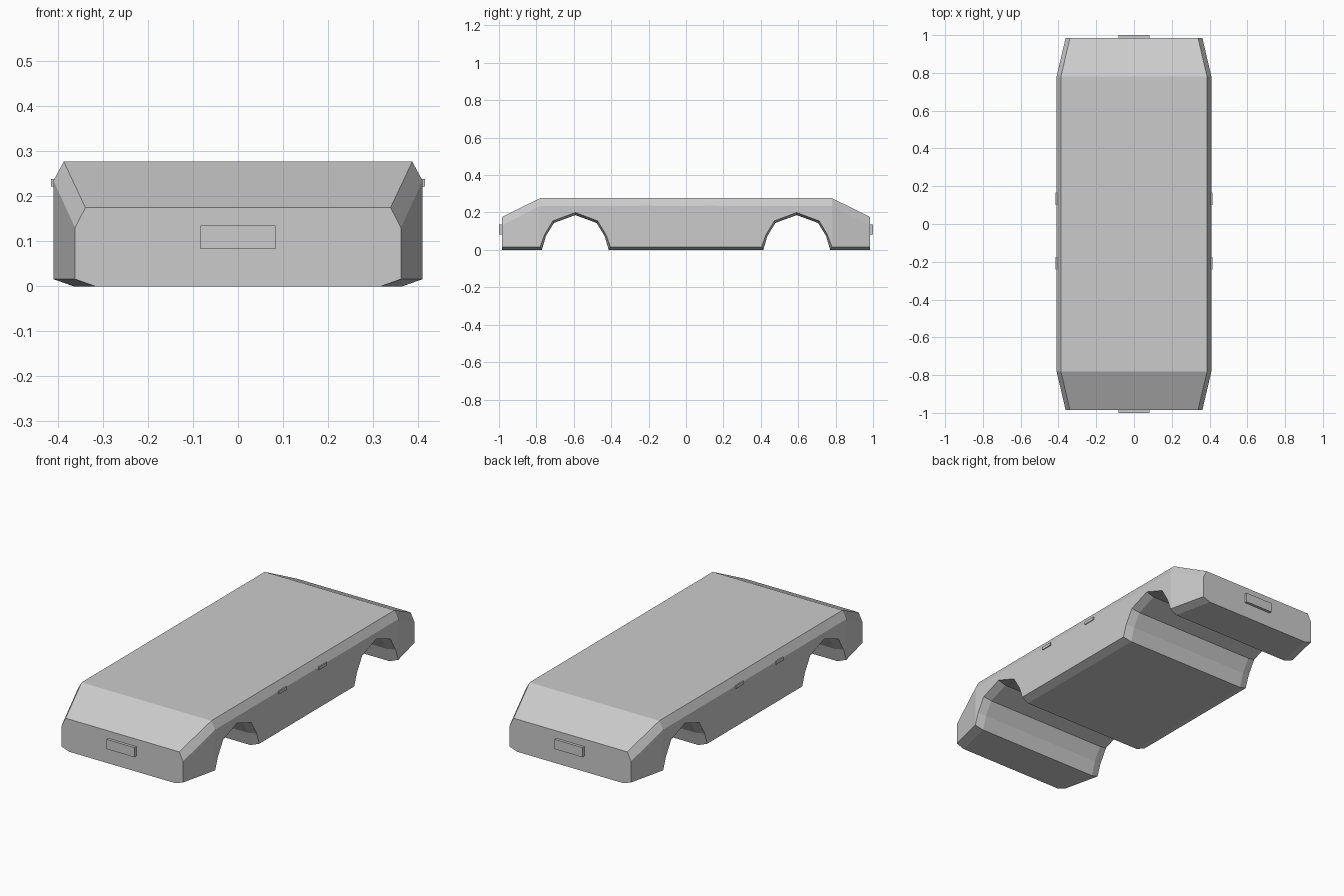
import bpy, bmesh

cube = bpy.data.objects.get("Cube")
if cube:
    bpy.data.objects.remove(cube, do_unlink=True)

# Single body colour
grey = bpy.data.materials.new("plain grey")
grey.use_nodes = True
grey.diffuse_color = (0.6, 0.6, 0.6, 1)
grey.node_tree.nodes["Principled BSDF"].inputs["Base Color"].default_value = (0.6, 0.6, 0.6, 1)

END, SHOULDER_Y, WIDTH = 0.985, 0.78, 0.41
ARCH_Y, BEVEL_Z, BEVEL_X = 0.592, 0.016, 0.045
ARCH_HALF = [(0.188, BEVEL_Z), (0.165, 0.08), (0.12, 0.155)]
ARCH = [(-u, z) for u, z in ARCH_HALF] + [(0, 0.2)] + ARCH_HALF[::-1]


def finish(bm, name):
    bmesh.ops.recalc_face_normals(bm, faces=bm.faces)
    mesh = bpy.data.meshes.new(name)
    bm.to_mesh(mesh)
    bm.free()
    mesh.materials.append(grey)
    obj = bpy.data.objects.new(name, mesh)
    bpy.context.collection.objects.link(obj)
    return obj


def box(name, x, y, z):
    bm = bmesh.new()
    bmesh.ops.create_cube(bm, size=1)
    for v in bm.verts:
        v.co = [(a + b) / 2 + c * (b - a) for c, (a, b) in zip(v.co, (x, y, z))]
    return finish(bm, name)


# Lower edge of the body: outer (y, z) paired with inner (y, z) across the bevel
def lower_edge():
    pairs = [((-END, BEVEL_Z), (-END, 0))]
    for cy in (-ARCH_Y, ARCH_Y):
        for u, z in ARCH:
            inner_z = 0 if z == BEVEL_Z else z * 0.93
            pairs.append(((cy + u, z), (cy + u * 0.95, inner_z)))
    pairs.append(((END, BEVEL_Z), (END, 0)))
    return pairs


# Right-to-left cross-section at one station, narrowing and dropping at the ends
def section(bm, outer, inner):
    (y, z), (yi, zi) = outer, inner
    t = max(0, (abs(y) - SHOULDER_Y) / (END - SHOULDER_Y))
    w = WIDTH - 0.048 * t
    half = [(w - BEVEL_X, yi, zi), (w, y, z),
            (w, y, 0.235 - 0.105 * t), (w - 0.023, y, 0.277 - 0.102 * t)]
    loop = half + [(-a, b, c) for a, b, c in reversed(half)]
    return [bm.verts.new(p) for p in loop]


# Body shell lofted along its length, with arches running right through
bm = bmesh.new()
rings = [section(bm, o, i) for o, i in lower_edge()]
for a, b in zip(rings, rings[1:]):
    for k in range(len(a)):
        n = (k + 1) % len(a)
        bm.faces.new((a[k], a[n], b[n], b[k]))
bm.faces.new(rings[0])
bm.faces.new(rings[-1])
finish(bm, "body_shell")

# Number plates at both ends
box("front_plate", (-0.083, 0.083), (-1.0, -0.98), (0.083, 0.135))
box("back_plate", (-0.083, 0.083), (0.98, 1.0), (0.083, 0.135))

# Door handles on both sides
for side, s in (("left", 1), ("right", -1)):
    for place, y in (("front", -0.242), ("back", 0.1)):
        box(f"{place}_{side}_handle", sorted((s * 0.4, s * 0.415)),
            (y, y + 0.067), (0.222, 0.238))
